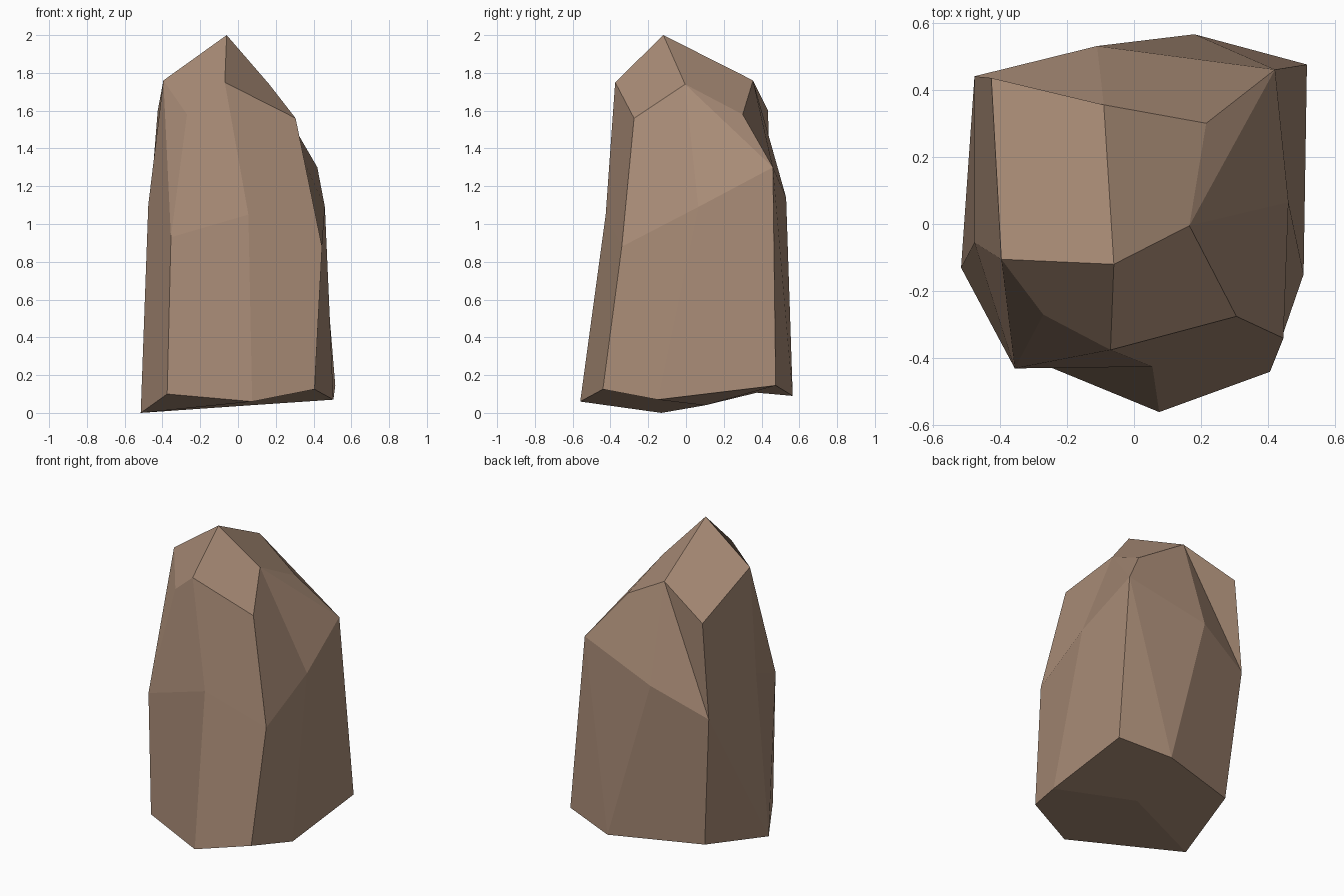
import bpy
import bmesh

default_cube = bpy.data.objects.get("Cube")
if default_cube:
    bpy.data.objects.remove(default_cube, do_unlink=True)


def flat_material(name, colour):
    material = bpy.data.materials.new(name)
    material.use_nodes = True
    material.diffuse_color = colour
    shader = next(n for n in material.node_tree.nodes if n.type == "BSDF_PRINCIPLED")
    shader.inputs["Base Color"].default_value = colour
    shader.inputs["Roughness"].default_value = 0.9
    return material


def add_ring(mesh, corners):
    return [mesh.verts.new(corner) for corner in corners]


def bridge_rings(mesh, lower, upper):
    count = len(lower)
    for i in range(count):
        j = (i + 1) % count
        mesh.faces.new((lower[i], lower[j], upper[j], upper[i]))


rock = bmesh.new()

# Eight-cornered outlines, running from the right side round the front
foot = add_ring(rock, [
    (-.515, -.13, 0), (-.375, -.375, .1), (.075, -.56, .06), (.405, -.44, .125),
    (.505, -.15, .07), (.515, .475, .145), (.18, .565, .09), (-.4, .375, .107)])
waist = add_ring(rock, [
    (-.475, -.055, 1.1), (-.355, -.43, .93), (.055, -.425, 1.05), (.445, -.34, .88),
    (.46, .065, 1.09), (.42, .46, 1.3), (-.11, .53, 1.14), (-.475, .44, .98)])
shoulder = add_ring(rock, [
    (-.395, -.105, 1.76), (-.27, -.27, 1.58), (-.07, -.375, 1.75), (.305, -.275, 1.56),
    (.165, -.005, 1.74), (.215, .3, 1.58), (-.09, .355, 1.76), (-.425, .435, 1.6)])

# Chiselled walls
bridge_rings(rock, foot, waist)
bridge_rings(rock, waist, shoulder)

# Four facets meeting at the peak
peak = rock.verts.new((-.06, -.12, 2))
for i in range(0, len(shoulder), 2):
    after = shoulder[(i + 2) % len(shoulder)]
    rock.faces.new((shoulder[i], shoulder[i + 1], after, peak))

# Underside folded across a middle point
middle = rock.verts.new((.06, .1, .04))
rock.faces.new((foot[2], foot[1], foot[0]))
rock.faces.new((foot[4], foot[3], foot[2], foot[0], middle))
rock.faces.new([foot[0]] + list(reversed(foot[4:])) + [middle])

# Creases across the bent walls
creases = [
    (waist[1], shoulder[0]), (waist[5], shoulder[4]), (waist[7], shoulder[6]),
    (foot[0], waist[7]), (foot[6], waist[5])]
for ends in creases:
    bmesh.ops.connect_verts(rock, verts=list(ends))
bmesh.ops.recalc_face_normals(rock, faces=rock.faces[:])

mesh = bpy.data.meshes.new("standing_rock")
rock.to_mesh(mesh)
rock.free()
mesh.materials.append(flat_material("brown_stone", (.39, .257, .18, 1)))
standing_rock = bpy.data.objects.new("standing_rock", mesh)
bpy.context.collection.objects.link(standing_rock)
